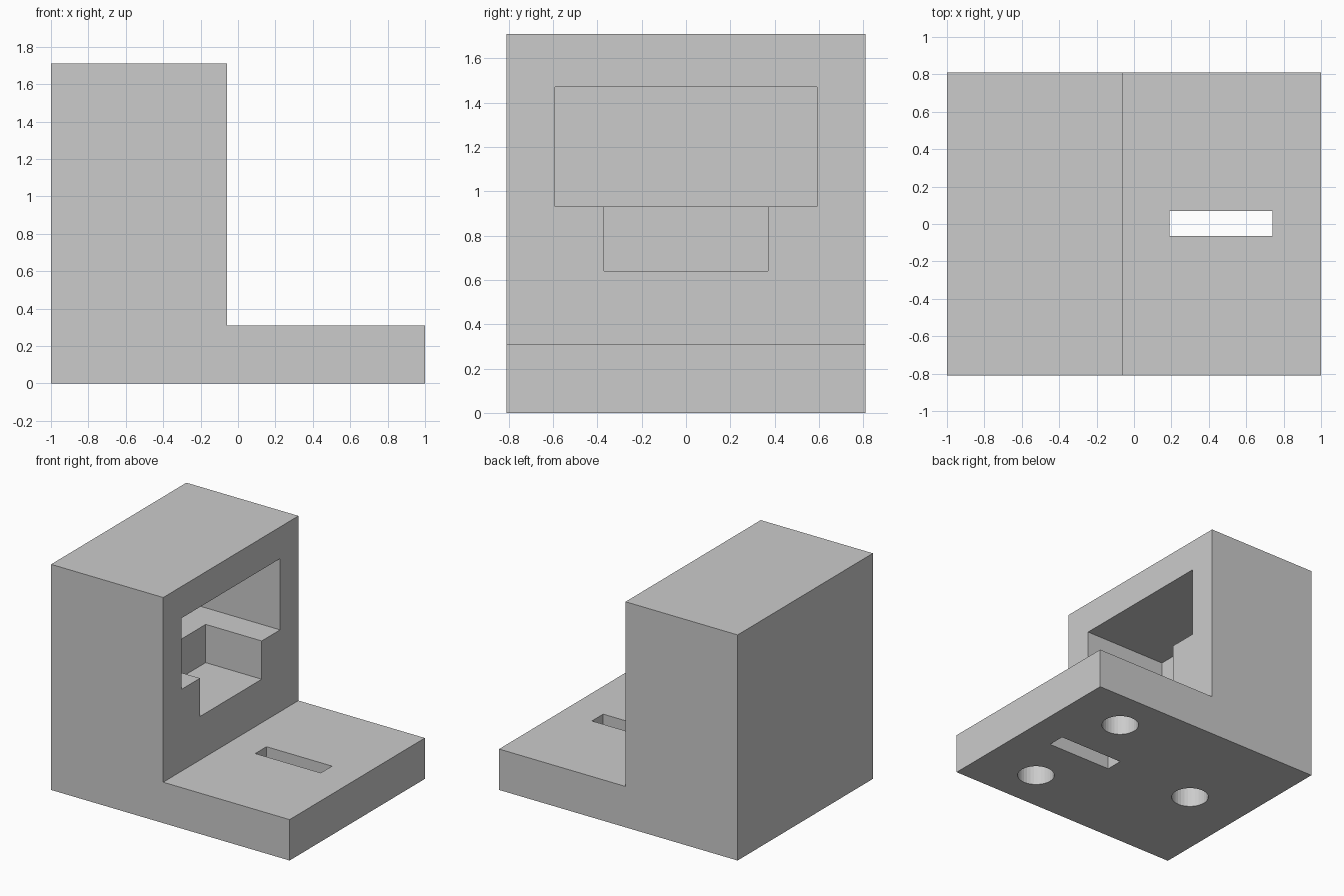
import bpy
import bmesh
from mathutils import Matrix, Vector

cube = bpy.data.objects.get("Cube")
if cube:
    bpy.data.objects.remove(cube, do_unlink=True)

GREY = (0.6, 0.6, 0.6, 1.0)
grey = bpy.data.materials.new("plain grey")
grey.use_nodes = True
grey.diffuse_color = GREY
grey.node_tree.nodes["Principled BSDF"].inputs["Base Color"].default_value = GREY


def add_object(name, bm):
    bmesh.ops.recalc_face_normals(bm, faces=bm.faces)
    mesh = bpy.data.meshes.new(name)
    bm.to_mesh(mesh)
    bm.free()
    mesh.materials.append(grey)
    obj = bpy.data.objects.new(name, mesh)
    bpy.context.collection.objects.link(obj)
    return obj


def prism(name, profile, axis, start, end):
    """Extrude a closed 2D profile along y or x."""
    bm = bmesh.new()
    place = {"y": lambda a, b: (a, start, b), "x": lambda a, b: (start, a, b)}[axis]
    face = bm.faces.new([bm.verts.new(place(a, b)) for a, b in profile])
    step = Vector((0, end - start, 0)) if axis == "y" else Vector((end - start, 0, 0))
    side = bmesh.ops.extrude_face_region(bm, geom=[face])["geom"]
    bmesh.ops.translate(bm, vec=step,
                        verts=[v for v in side if isinstance(v, bmesh.types.BMVert)])
    return add_object(name, bm)


def rectangle(a0, a1, b0, b1):
    return [(a0, b0), (a1, b0), (a1, b1), (a0, b1)]


def peg(name, x, y, radius, depth):
    """Round cutter for a blind hole in the underside."""
    bm = bmesh.new()
    bmesh.ops.create_cone(bm, cap_ends=True, segments=32, radius1=radius,
                          radius2=radius, depth=2 * depth,
                          matrix=Matrix.Translation((x, y, 0)))
    return add_object(name, bm)


WALL_X = -0.06
BASE_Z = 0.31

# L-shaped block: tall back wall and flat base
profile = [(-1, 0), (1, 0), (1, BASE_Z), (WALL_X, BASE_Z), (WALL_X, 1.71), (-1, 1.71)]
block = prism("stand_block", profile, "y", -0.81, 0.81)

# Cutters: stepped pocket in the wall, slot through the base, holes underneath
cutters = [
    prism("upper_pocket_cutter", rectangle(-0.59, 0.59, 0.93, 1.47), "x", -0.76, 0.1),
    prism("lower_pocket_cutter", rectangle(-0.37, 0.37, 0.64, 1.0), "x", -0.53, 0.15),
    prism("base_slot_cutter", rectangle(0.19, 0.74, -0.1, 0.5), "y", -0.065, 0.07),
]
for x, y in [(0.53, 0.475), (0.53, -0.475), (-0.53, 0)]:
    cutters.append(peg("round_hole_cutter", x, y, 0.133, 0.23))

for cutter in cutters:
    cut = block.modifiers.new(cutter.name, "BOOLEAN")
    cut.operation = "DIFFERENCE"
    cut.solver = "EXACT"
    cut.object = cutter

# Bake the cuts and discard the cutters
bpy.context.view_layer.update()
evaluated = block.evaluated_get(bpy.context.evaluated_depsgraph_get())
baked = bpy.data.meshes.new_from_object(evaluated)
block.modifiers.clear()
block.data = baked
for cutter in cutters:
    bpy.data.objects.remove(cutter, do_unlink=True)
